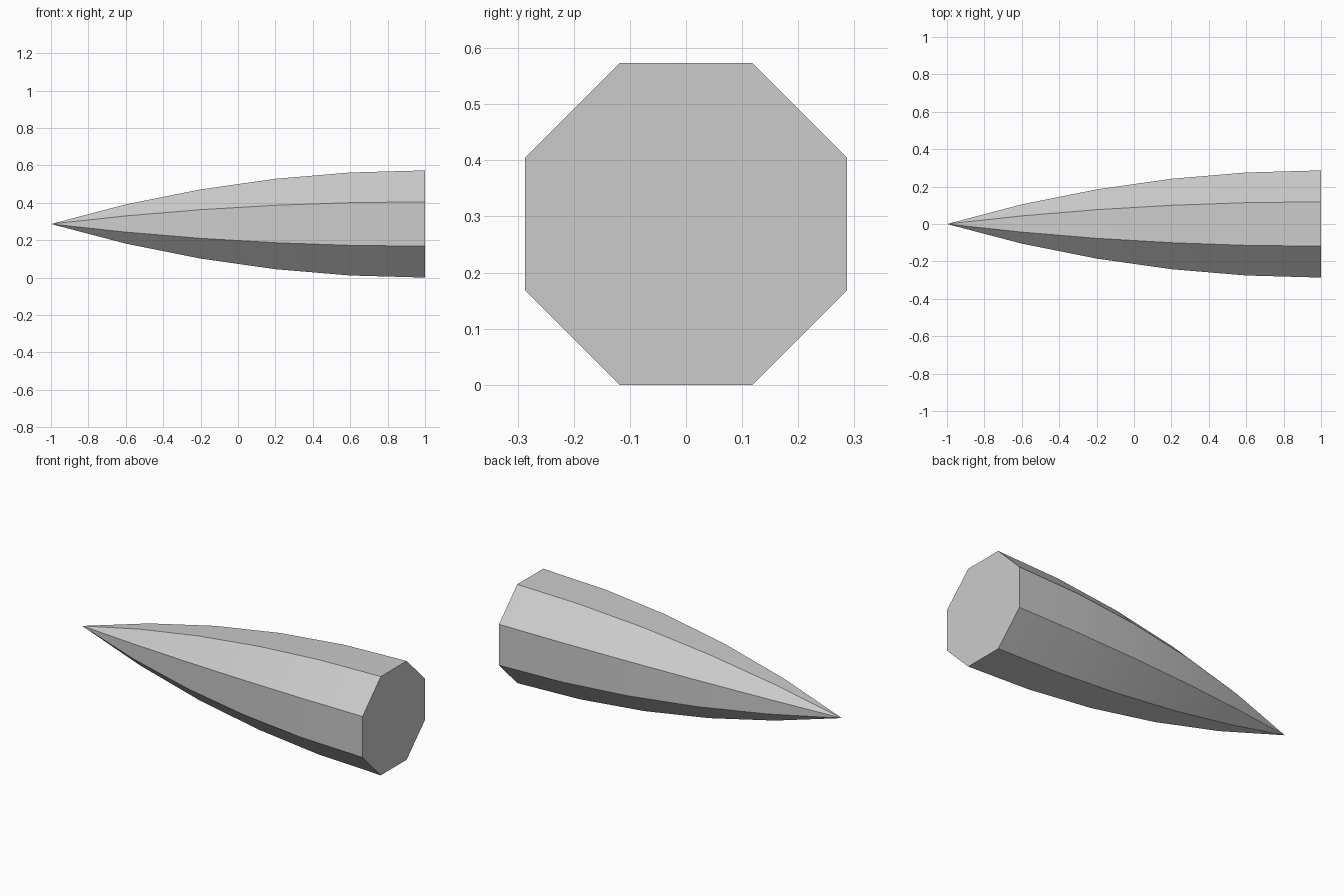
import bpy
import bmesh
import math
from mathutils import Matrix, Vector

default = bpy.data.objects.get("Cube")
if default:
    bpy.data.objects.remove(default, do_unlink=True)

SIDES = 8
SEGMENTS = 5
LENGTH = 2.0
FLAT_RADIUS = 0.2865                                    # centre to flat side
CORNER_RADIUS = FLAT_RADIUS / math.cos(math.pi / SIDES)  # centre to corner

grey = bpy.data.materials.new("light_grey")
grey.use_nodes = True
colour = (0.6, 0.6, 0.6, 1.0)
grey.diffuse_color = colour
grey.node_tree.nodes["Principled BSDF"].inputs["Base Color"].default_value = colour

# Curved profile from the point to the wide end, spun around the x axis
bm = bmesh.new()
tilt = Matrix.Rotation(math.pi / SIDES, 3, 'X')
arc_radius = (LENGTH ** 2 + CORNER_RADIUS ** 2) / (2 * CORNER_RADIUS)
profile = []
for i in range(SEGMENTS + 1):
    to_base = LENGTH * (1 - i / SEGMENTS)
    radius = CORNER_RADIUS - arc_radius + math.sqrt(arc_radius ** 2 - to_base ** 2)
    profile.append(bm.verts.new(tilt @ Vector((LENGTH / 2 - to_base, 0, radius))))
edges = [bm.edges.new(pair) for pair in zip(profile, profile[1:])]
bmesh.ops.spin(bm, geom=profile + edges, cent=(0, 0, 0), axis=(1, 0, 0),
               angle=math.tau, steps=SIDES, use_duplicate=False)
bmesh.ops.remove_doubles(bm, verts=bm.verts, dist=0.0005)

# Flat cap on the wide end
rim = [e for e in bm.edges if e.is_boundary]
bmesh.ops.holes_fill(bm, edges=rim, sides=SIDES)
bmesh.ops.recalc_face_normals(bm, faces=bm.faces)

mesh = bpy.data.meshes.new("pointed_spike")
bm.to_mesh(mesh)
bm.free()
mesh.materials.append(grey)
spike = bpy.data.objects.new("pointed_spike", mesh)
spike.location.z = FLAT_RADIUS
bpy.context.collection.objects.link(spike)

# Smooth along the length, crisp between the eight sides
bpy.context.view_layer.objects.active = spike
spike.select_set(True)
bpy.ops.object.shade_smooth_by_angle(angle=math.radians(30))
